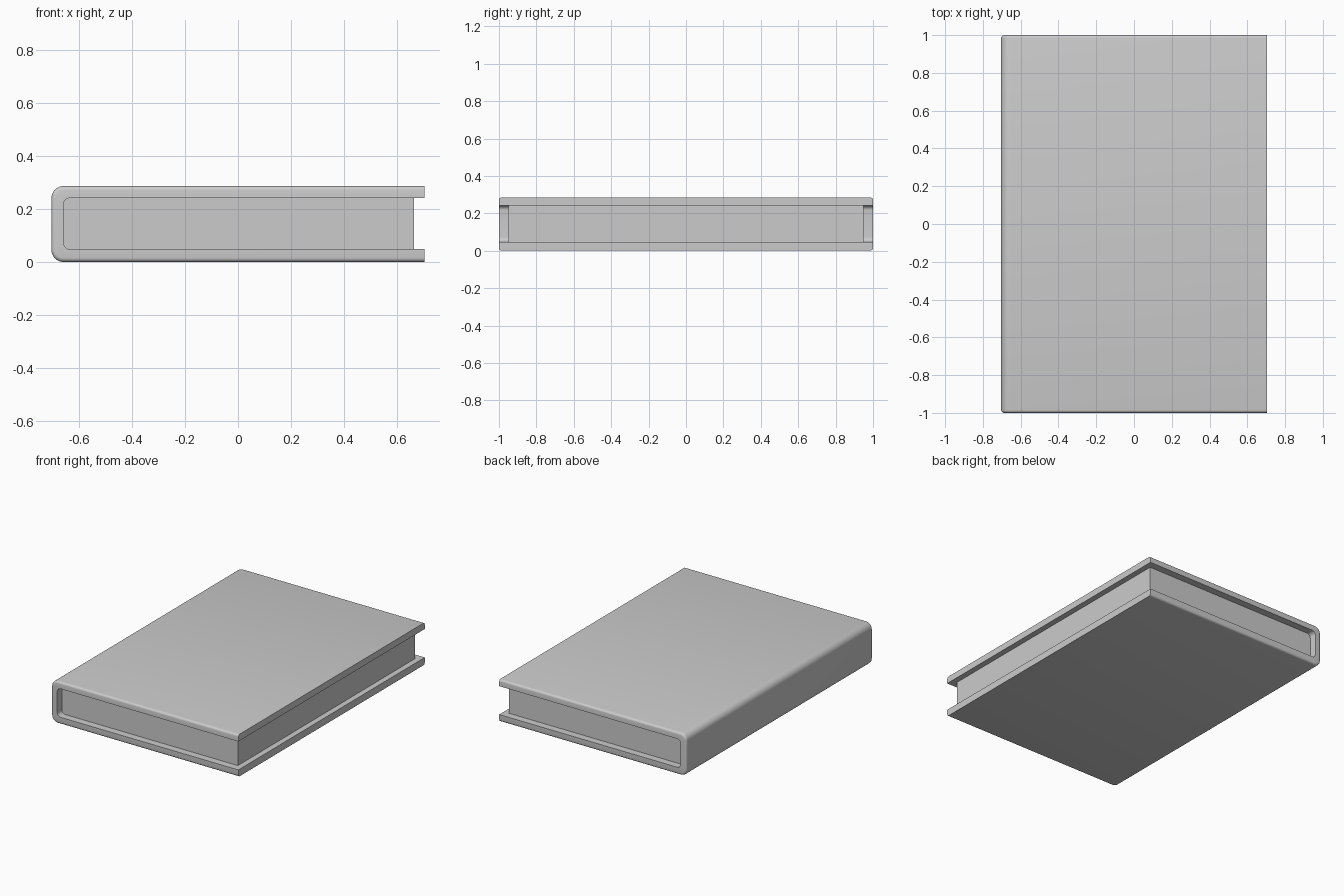
import bpy
import bmesh
from math import pi, sin, cos

cube = bpy.data.objects.get("Cube")
if cube:
    bpy.data.objects.remove(cube, do_unlink=True)

HALF_W, HALF_L, HEIGHT, THICK = 0.703, 1.0, 0.286, 0.045
OUTER_R, INNER_R, STEPS = 0.045, 0.025, 8

grey = bpy.data.materials.new("plain grey")
grey.use_nodes = True
colour = (0.6, 0.6, 0.6, 1)
grey.diffuse_color = colour
grey.node_tree.nodes["Principled BSDF"].inputs["Base Color"].default_value = colour


def add_object(name, bm):
    bmesh.ops.recalc_face_normals(bm, faces=bm.faces)
    mesh = bpy.data.meshes.new(name)
    bm.to_mesh(mesh)
    bm.free()
    mesh.materials.append(grey)
    obj = bpy.data.objects.new(name, mesh)
    bpy.context.collection.objects.link(obj)
    return obj


def spine_side(left, low, high, radius):
    """Rounded spine line from top to bottom, in x and z."""
    points = []
    for z, start in ((high - radius, pi / 2), (low + radius, pi)):
        for i in range(STEPS + 1):
            a = start + pi / 2 * i / STEPS
            points.append((left + radius + radius * cos(a), z + radius * sin(a)))
    return points


# Cover: one C-shaped profile wrapped round the spine, extruded along y
outer = [(HALF_W, HEIGHT)] + spine_side(-HALF_W, 0, HEIGHT, OUTER_R) + [(HALF_W, 0)]
inner = [(HALF_W, HEIGHT - THICK)]
inner += spine_side(-HALF_W + THICK, THICK + 0.003, HEIGHT - THICK, INNER_R)
inner += [(HALF_W, THICK + 0.003)]

bm = bmesh.new()
rings = []
for y in (-HALF_L, HALF_L):
    rings.append([[bm.verts.new((x, y, z)) for x, z in line] for line in (outer, inner)])
(front_out, front_in), (back_out, back_in) = rings
n = len(outer)
for i in range(n - 1):
    j = i + 1
    bm.faces.new((front_out[i], front_out[j], back_out[j], back_out[i]))
    bm.faces.new((front_in[j], front_in[i], back_in[i], back_in[j]))
    bm.faces.new((front_out[j], front_out[i], front_in[i], front_in[j]))
    bm.faces.new((back_out[i], back_out[j], back_in[j], back_in[i]))
for i in (0, n - 1):
    bm.faces.new((front_out[i], front_in[i], back_in[i], back_out[i]))

# Soft outer rim at the head and tail of the cover
rim = [bm.edges.get((ring[i], ring[i + 1])) for ring in (front_out, back_out) for i in range(n - 1)]
bmesh.ops.bevel(bm, geom=rim, offset=0.015, segments=4, profile=0.5, affect="EDGES")
cover = add_object("cover", bm)

# Pages: a block set back from the open edges, seated in the cover
bm = bmesh.new()
bmesh.ops.create_cube(bm, size=1)
left, right = -HALF_W + THICK - 0.01, 0.664
low, high = THICK - 0.005, HEIGHT - THICK + 0.008
for v in bm.verts:
    v.co = (right if v.co.x > 0 else left, v.co.y * 1.9, high if v.co.z > 0 else low)
add_object("pages", bm)

# Smooth the rounded cover and keep its corners crisp
bpy.ops.object.select_all(action="DESELECT")
cover.select_set(True)
bpy.context.view_layer.objects.active = cover
bpy.ops.object.shade_smooth_by_angle(angle=pi / 6)
